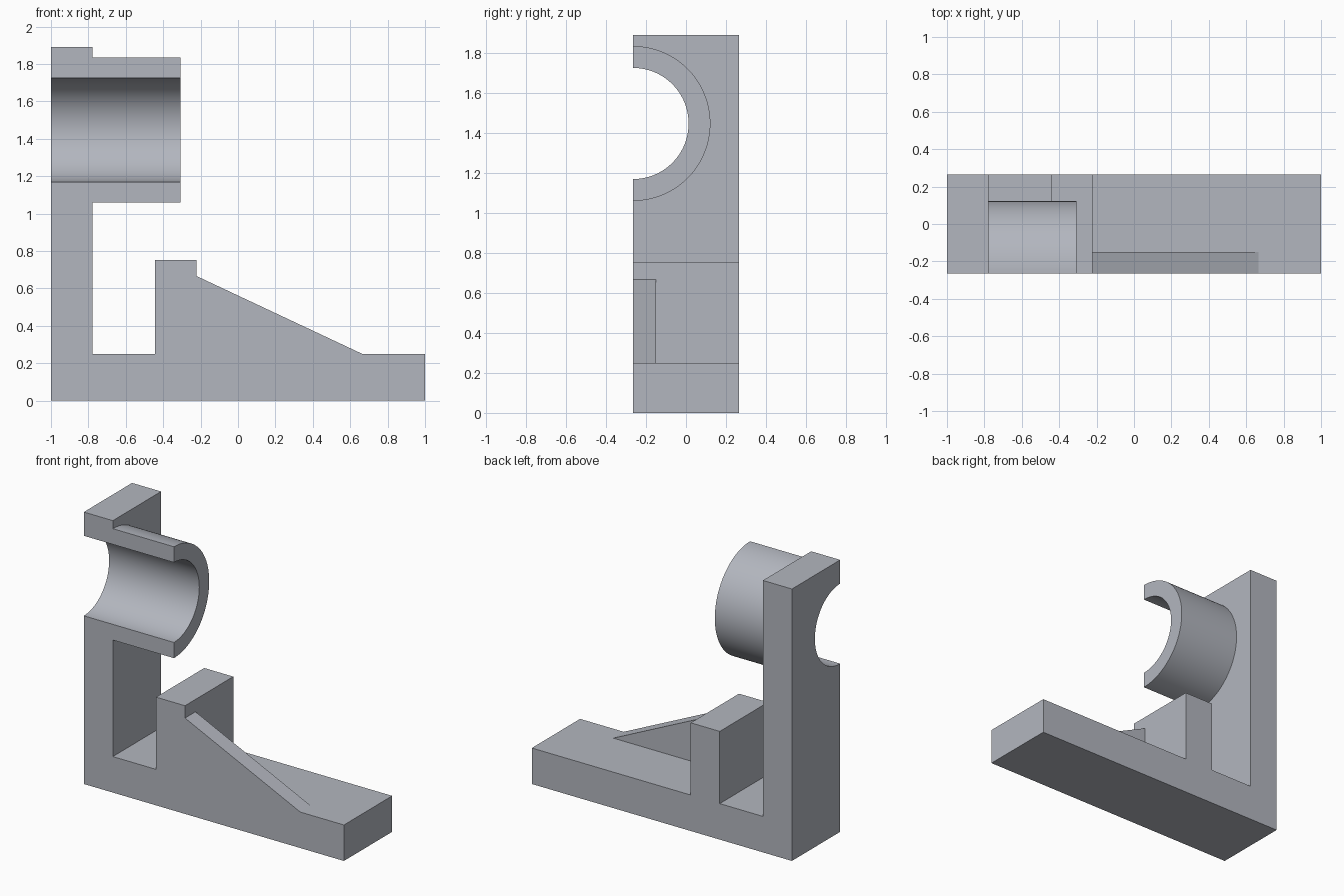
import bpy, bmesh, math
from mathutils import Vector

if "Cube" in bpy.data.objects:
    bpy.data.objects.remove(bpy.data.objects["Cube"])

FRONT, BACK = -0.265, 0.265
OVER = -0.8          # parts overshoot the front, then are trimmed flat
BORE_Z = 1.447


def prism(name, points, direction):
    """Extrude a planar outline of 3D points along a direction."""
    bm = bmesh.new()
    face = bm.faces.new([bm.verts.new(p) for p in points])
    ext = bmesh.ops.extrude_face_region(bm, geom=[face])
    verts = [g for g in ext["geom"] if isinstance(g, bmesh.types.BMVert)]
    bmesh.ops.translate(bm, verts=verts, vec=Vector(direction))
    bmesh.ops.recalc_face_normals(bm, faces=bm.faces)
    mesh = bpy.data.meshes.new(name)
    bm.to_mesh(mesh)
    bm.free()
    obj = bpy.data.objects.new(name, mesh)
    bpy.context.collection.objects.link(obj)
    return obj


def side_prism(name, xz, y0, y1):
    return prism(name, [(x, y0, z) for x, z in xz], (0, y1 - y0, 0))


def rod(name, radius, x0, x1, sides=128):
    ring = [(x0, FRONT + radius * math.cos(2 * math.pi * i / sides),
             BORE_Z + radius * math.sin(2 * math.pi * i / sides)) for i in range(sides)]
    return prism(name, ring, (x1 - x0, 0, 0))


def combine(target, tool, operation):
    mod = target.modifiers.new(tool.name, 'BOOLEAN')
    mod.operation = operation
    mod.solver = 'EXACT'
    mod.object = tool
    bpy.context.view_layer.objects.active = target
    bpy.ops.object.modifier_apply(modifier=mod.name)
    bpy.data.objects.remove(tool)


# Base, tall plate and short stop in one profile
bracket = side_prism("bearing_bracket", [
    (-1, 0), (1, 0), (1, 0.25), (-0.222, 0.25), (-0.222, 0.752), (-0.445, 0.752),
    (-0.445, 0.25), (-0.777, 0.25), (-0.777, 1.89), (-1, 1.89)], OVER, BACK)

# Sloped stiffening rib, embedded in the base and stop
rib = side_prism("rib", [(-0.3, 0.703), (0.705, 0.231), (0.6, 0.1), (-0.3, 0.1)], OVER - 0.05, -0.15)
combine(bracket, rib, 'UNION')

# Bearing sleeve and its bore
combine(bracket, rod("sleeve", 0.387, -0.9, -0.307), 'UNION')
combine(bracket, rod("bore", 0.278, -1.2, 0), 'DIFFERENCE')

# Trim everything flat at the front section plane
trim = side_prism("trim", [(-2, -1), (2, -1), (2, 3), (-2, 3)], -2, FRONT)
combine(bracket, trim, 'DIFFERENCE')

# Blue-grey metal
metal = bpy.data.materials.new("blue_grey_metal")
metal.diffuse_color = (0.45, 0.47, 0.52, 1)
metal.use_nodes = True
metal.node_tree.nodes["Principled BSDF"].inputs["Base Color"].default_value = metal.diffuse_color
bracket.data.materials.clear()
bracket.data.materials.append(metal)

# Smooth sleeve, sharp edges elsewhere
bracket.select_set(True)
bpy.context.view_layer.objects.active = bracket
bpy.ops.object.shade_smooth_by_angle(angle=math.radians(20))
